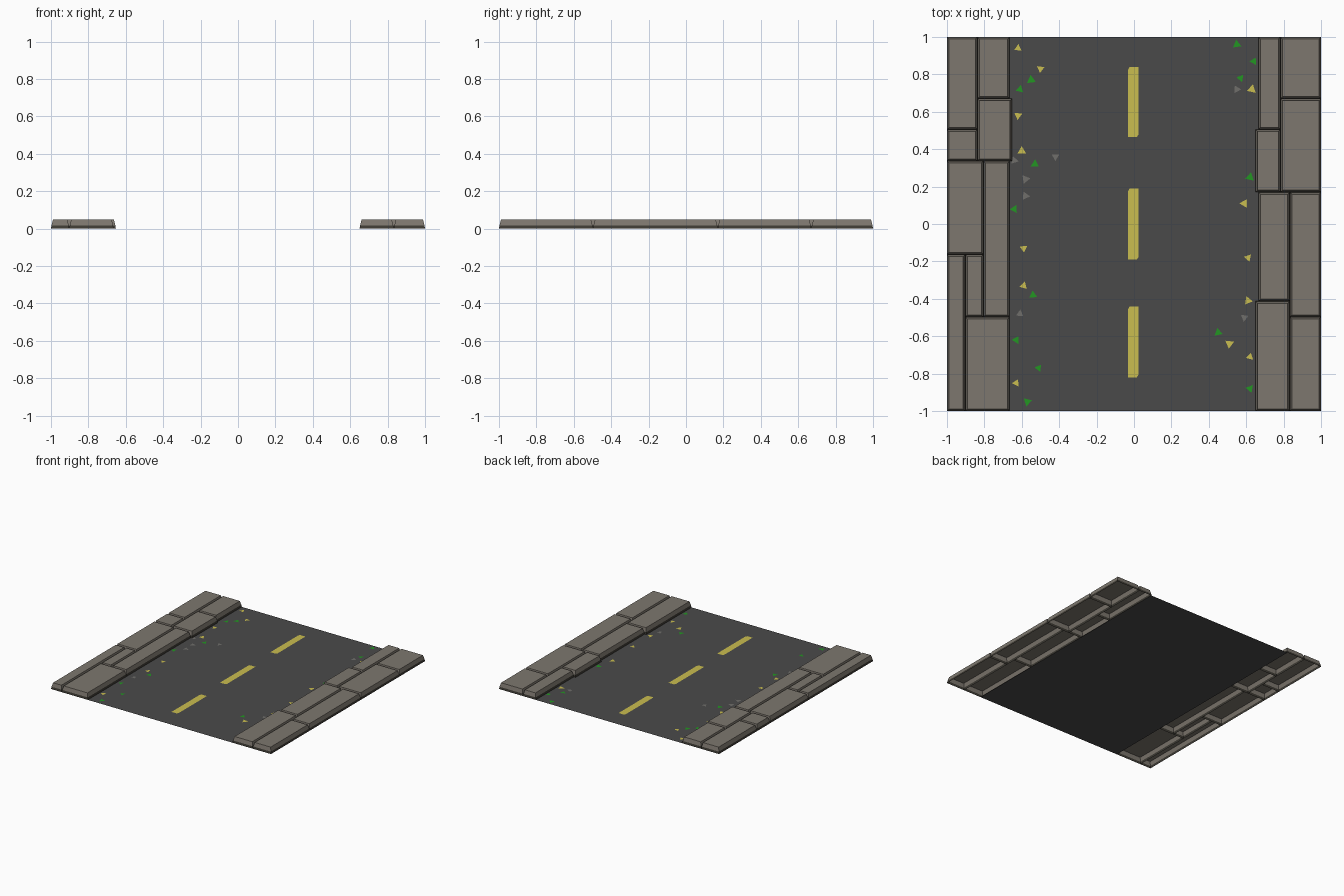
import bpy, math, random

if "Cube" in bpy.data.objects:
    bpy.data.objects.remove(bpy.data.objects["Cube"])

random.seed(4)


def material(name, r, g, b):
    lin = [((c / 255 + 0.055) / 1.055) ** 2.4 for c in (r, g, b)]
    m = bpy.data.materials.new(name)
    m.diffuse_color = (*lin, 1)
    m.use_nodes = True
    m.node_tree.nodes["Principled BSDF"].inputs["Base Color"].default_value = m.diffuse_color
    return m


ASPHALT = material("asphalt grey", 74, 74, 74)
STONE = material("stone", 125, 119, 110)
JOINT = material("dark stone base", 62, 59, 52)
YELLOW = material("yellow paint", 202, 190, 80)
GREEN = material("leaf green", 34, 150, 34)
GREY = material("gravel grey", 112, 110, 107)


def make(name, verts, faces, mats, indices=None):
    me = bpy.data.meshes.new(name)
    me.from_pydata(verts, [], faces)
    for m in mats:
        me.materials.append(m)
    if indices:
        for p, i in zip(me.polygons, indices):
            p.material_index = i
    ob = bpy.data.objects.new(name, me)
    bpy.context.collection.objects.link(ob)
    return ob


def paving(name, cells):
    """Open-bottomed tapered slabs: dark skirt, stone bevel, stone top."""
    verts, faces, idx = [], [], []
    for x0, x1, y0, y1 in cells:
        b = len(verts)
        for z, d in ((0, 0), (0.018, 0.003), (0.05, 0.011)):
            verts += [(x0 + d, y0 + d, z), (x1 - d, y0 + d, z),
                      (x1 - d, y1 - d, z), (x0 + d, y1 - d, z)]
        for ring in range(2):
            for k in range(4):
                n = (k + 1) % 4
                lo = b + ring * 4
                faces.append((lo + k, lo + n, lo + 4 + n, lo + 4 + k))
                idx.append(0 if ring else 1)
        faces.append((b + 8, b + 9, b + 10, b + 11))
        idx.append(0)
    return make(name, verts, faces, [STONE, JOINT], idx)


# Road surface between the pavements
make("road", [(-0.67, -1, 0), (0.67, -1, 0), (0.67, 1, 0), (-0.67, 1, 0)],
     [(0, 1, 2, 3)], [ASPHALT])

# Pavement slabs as x0, x1, y0, y1
paving("left_pavement", [
    (-1, -0.837, 0.505, 1), (-0.837, -0.665, 0.67, 1),
    (-0.837, -0.653, 0.337, 0.67), (-1, -0.837, 0.337, 0.505),
    (-1, -0.805, -0.163, 0.337), (-0.805, -0.665, -0.497, 0.337),
    (-1, -0.902, -1, -0.163), (-0.902, -0.805, -0.497, -0.163),
    (-0.902, -0.665, -1, -0.497)])
paving("right_pavement", [
    (0.665, 0.783, 0.505, 1), (0.783, 1, 0.67, 1),
    (0.783, 1, 0.17, 0.67), (0.65, 0.783, 0.17, 0.505),
    (0.665, 0.833, -0.413, 0.17), (0.833, 1, -0.497, 0.17),
    (0.65, 0.833, -1, -0.413), (0.833, 1, -1, -0.497)])

# Centre line dashes, each with one chipped corner
for i, (y0, y1) in enumerate([(0.465, 0.84), (-0.19, 0.19), (-0.82, -0.44)]):
    outline = [(-0.031, y0), (0.015, y0), (0.025, y0 + 0.015),
               (0.025, y1), (-0.024, y1), (-0.031, y1 - 0.015)]
    make(f"centre_dash_{i + 1}", [(x, y, 0.002) for x, y in outline],
         [tuple(range(6))], [YELLOW])


def scatter(name, mat, spots):
    """Small flat triangles lying on the road."""
    verts, faces = [], []
    for x, y in spots:
        a, r = random.uniform(0, 2 * math.pi), random.uniform(0.022, 0.028)
        n = len(verts)
        for k in range(3):
            t = a + k * 2 * math.pi / 3
            verts.append((x + r * math.cos(t), y + r * math.sin(t), 0.002))
        faces.append((n, n + 1, n + 2))
    make(name, verts, faces, [mat])


# Litter along both kerbs
scatter("yellow_leaves", YELLOW, [
    (-.62, .94), (-.50, .83), (-.62, .58), (-.60, .39), (-.59, -.13),
    (-.59, -.33), (-.63, -.85), (.63, .72), (.59, .11), (.61, -.18),
    (.61, -.41), (.51, -.64), (.62, -.71)])
scatter("green_leaves", GREEN, [
    (.55, .96), (.64, .87), (.57, .78), (-.55, .77), (-.61, .72),
    (-.53, .32), (.62, .25), (-.64, .08), (-.54, -.38), (-.63, -.62),
    (-.51, -.77), (-.57, -.95), (.45, -.58), (.62, -.88)])
scatter("gravel", GREY, [
    (.55, .72), (-.42, .36), (-.64, .34), (-.58, .24), (-.58, .15),
    (-.61, -.48), (.59, -.5)])
